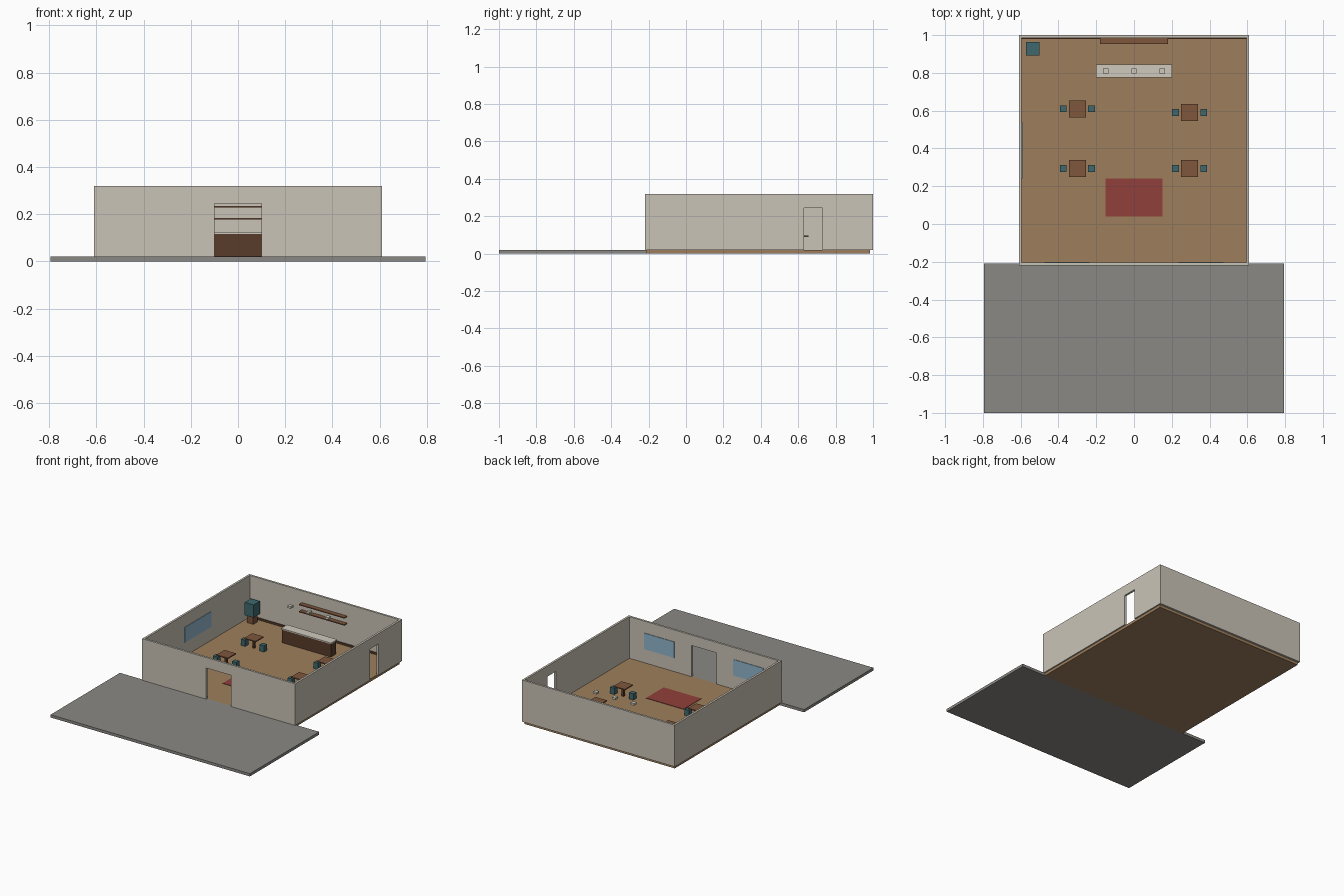
import bpy, bmesh
from mathutils import Vector

cube = bpy.data.objects.get("Cube")
if cube:
    bpy.data.objects.remove(cube, do_unlink=True)


def material(name, *rgb):
    linear = [((c / 255 + 0.055) / 1.055) ** 2.4 for c in rgb] + [1]
    mat = bpy.data.materials.new(name)
    mat.use_nodes = True
    mat.diffuse_color = linear
    mat.node_tree.nodes["Principled BSDF"].inputs["Base Color"].default_value = linear
    return mat


PLASTER = material("plaster", 202, 196, 183)
CREAM = material("cream", 207, 202, 190)
PAVING = material("paving_grey", 138, 137, 132)
BOARDS = material("floor_wood", 158, 127, 93)
DARK = material("dark_wood", 88, 60, 42)
WOOD = material("brown_wood", 126, 86, 61)
TEAL = material("teal", 62, 104, 109)
RED = material("rug_red", 145, 64, 59)
GLASS = material("window_blue", 145, 183, 205)


def finish(bm, name, mat):
    bmesh.ops.recalc_face_normals(bm, faces=bm.faces)
    mesh = bpy.data.meshes.new(name)
    bm.to_mesh(mesh)
    bm.free()
    mesh.materials.append(mat)
    obj = bpy.data.objects.new(name, mesh)
    bpy.context.collection.objects.link(obj)
    return obj


def box(name, mat, x, y, z):
    """Box from (min, max) pairs on each axis."""
    bm = bmesh.new()
    bmesh.ops.create_cube(bm, size=1)
    for v in bm.verts:
        v.co = [lo + (c + 0.5) * (hi - lo) for c, (lo, hi) in zip(v.co, (x, y, z))]
    return finish(bm, name, mat)


def block(name, mat, cx, cy, w, d, z0, z1):
    """Box centred on a floor position."""
    return box(name, mat, (cx - w / 2, cx + w / 2), (cy - d / 2, cy + d / 2), (z0, z1))


def door_wall(name, span, door, place, thickness):
    """Wall outline with a doorway, extruded by the thickness vector."""
    (a, b), (d0, d1) = span, door
    outline = [(a, FLOOR), (d0, FLOOR), (d0, DOOR), (d1, DOOR),
               (d1, FLOOR), (b, FLOOR), (b, TOP), (a, TOP)]
    bm = bmesh.new()
    face = bm.faces.new([bm.verts.new(place(u, z)) for u, z in outline])
    new = bmesh.ops.extrude_face_region(bm, geom=[face])["geom"]
    bmesh.ops.translate(bm, vec=Vector(thickness),
                        verts=[g for g in new if isinstance(g, bmesh.types.BMVert)])
    return finish(bm, name, PLASTER)


FLOOR, DOOR, TOP = 0.02, 0.245, 0.32
OUT, T = 0.61, 0.015
IN = OUT - T
FRONT, BACK = -0.22, 1.0
F_IN, B_IN = FRONT + T, BACK - T

# Ground slabs
box("pavement", PAVING, (-0.795, 0.795), (-1, -0.21), (0, FLOOR))
box("floor", BOARDS, (-0.6, 0.6), (-0.21, B_IN), (0, FLOOR))

# Walls
door_wall("front_wall", (-OUT, OUT), (-0.1, 0.1), lambda u, z: (u, FRONT, z), (0, T, 0))
door_wall("left_wall", (F_IN, B_IN), (0.63, 0.73), lambda u, z: (IN, u, z), (T, 0, 0))
box("right_wall", PLASTER, (-OUT, -IN), (F_IN, B_IN), (FLOOR, TOP))
box("back_wall", PLASTER, (-OUT, OUT), (B_IN, BACK), (FLOOR, TOP))
box("back_skirting", DARK, (-IN, IN), (B_IN - 0.006, B_IN), (FLOOR, 0.034))

# Window panes on the inner wall faces
for side, x in (("left", 0.355), ("right", -0.355)):
    box(f"front_window_{side}", GLASS, (x - 0.12, x + 0.12), (F_IN, F_IN + 0.004), (0.12, 0.235))
box("side_window", GLASS, (-IN, -IN + 0.004), (0.24, 0.54), (0.12, 0.23))

# Rug
box("rug", RED, (-0.15, 0.15), (0.04, 0.24), (FLOOR, 0.023))

# Counter, wall shelves and hanging lamps
block("counter_base", DARK, 0, 0.81, 0.39, 0.06, FLOOR, 0.116)
block("counter_top", CREAM, 0, 0.81, 0.4, 0.07, 0.116, 0.124)
for i, z in enumerate((0.177, 0.228)):
    box(f"shelf_{i + 1}", WOOD, (-0.18, 0.18), (0.953, B_IN), (z, z + 0.007))
for i in range(3):
    block(f"lamp_{i + 1}", CREAM, (i - 1) * 0.15, 0.81, 0.028, 0.028, 0.274, 0.289)

# Tables, each with a pair of stools
for i, (x, y) in enumerate([(-0.3, 0.61), (0.295, 0.59), (-0.3, 0.294), (0.295, 0.294)]):
    block(f"table_top_{i + 1}", WOOD, x, y, 0.09, 0.09, 0.088, 0.096)
    block(f"table_leg_{i + 1}", DARK, x, y, 0.015, 0.015, FLOOR, 0.088)
    for side, dx in (("left", 0.075), ("right", -0.075)):
        block(f"stool_{i + 1}_{side}", TEAL, x + dx, y, 0.035, 0.035, FLOOR, 0.065)

# Corner cabinet on its stand
block("cabinet_stand", WOOD, -0.536, 0.928, 0.05, 0.05, FLOOR, 0.075)
block("cabinet", TEAL, -0.536, 0.928, 0.071, 0.071, 0.075, 0.167)
